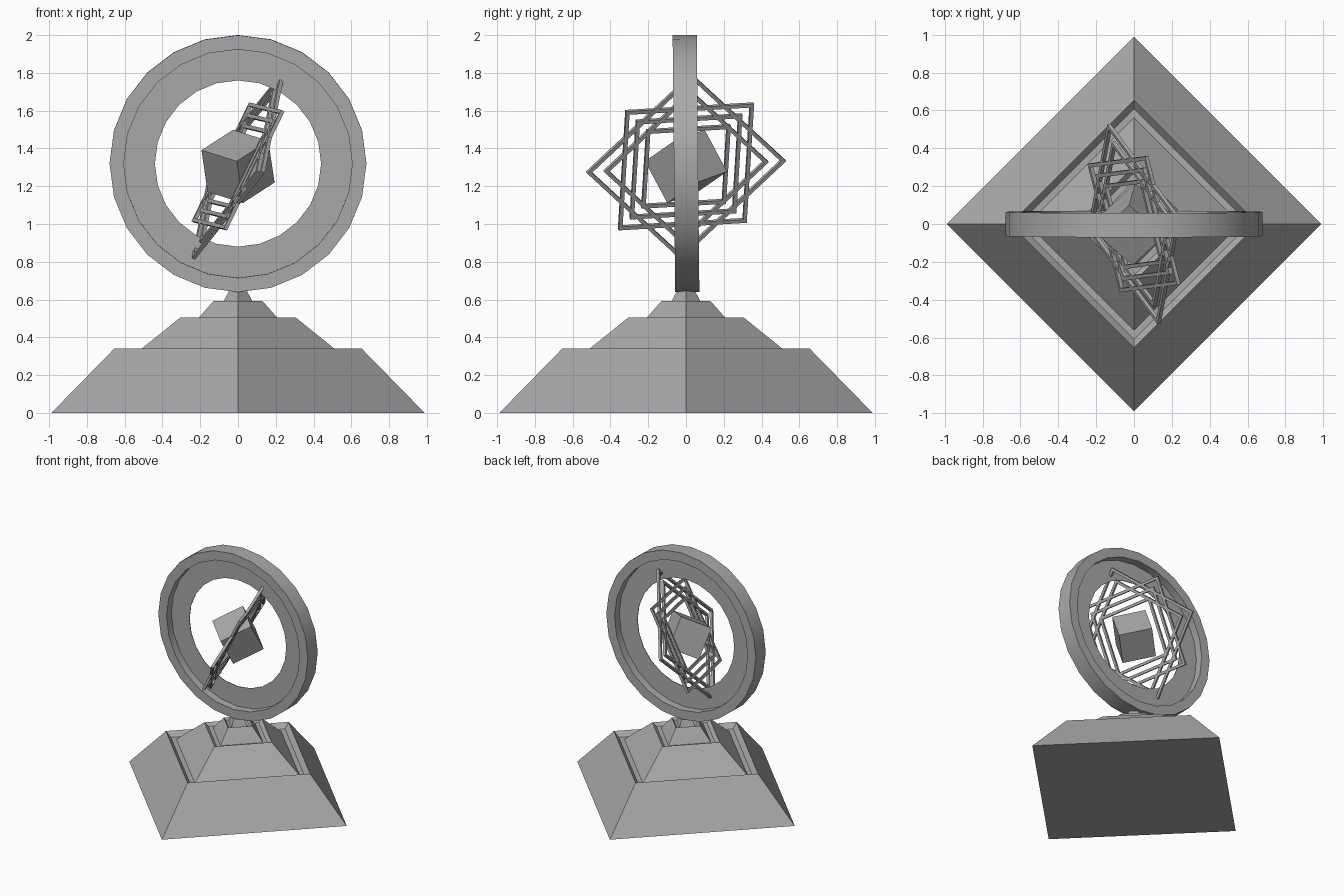
import bpy, bmesh, math
from mathutils import Matrix, Vector

if "Cube" in bpy.data.objects:
    bpy.data.objects.remove(bpy.data.objects["Cube"])

grey = bpy.data.materials.new("stone_grey")
grey.diffuse_color = (0.4, 0.4, 0.4, 1)
grey.use_nodes = True
grey.node_tree.nodes["Principled BSDF"].inputs["Base Color"].default_value = grey.diffuse_color


def finish(name, bm, matrix, smooth=False):
    bmesh.ops.recalc_face_normals(bm, faces=bm.faces)
    me = bpy.data.meshes.new(name)
    bm.to_mesh(me)
    bm.free()
    me.materials.append(grey)
    ob = bpy.data.objects.new(name, me)
    bpy.context.collection.objects.link(ob)
    ob.matrix_world = matrix
    if smooth:
        bpy.context.view_layer.objects.active = ob
        ob.select_set(True)
        bpy.ops.object.shade_smooth_by_angle(angle=math.radians(30))
        ob.select_set(False)
    return ob


def turned(name, profile, sides, matrix=Matrix(), closed=False, smooth=False):
    """Turn an (r, z) profile about z; closed profiles make rings, open ones get capped."""
    bm = bmesh.new()
    loops = [[bm.verts.new((r * math.cos(2 * math.pi * i / sides),
                            r * math.sin(2 * math.pi * i / sides), z))
              for i in range(sides)] for r, z in profile]
    pairs = list(zip(loops, loops[1:])) + ([(loops[-1], loops[0])] if closed else [])
    for a, b in pairs:
        for i in range(sides):
            j = (i + 1) % sides
            bm.faces.new((a[i], a[j], b[j], b[i]))
    if not closed:
        bm.faces.new(loops[0])
        bm.faces.new(loops[-1])
    return finish(name, bm, matrix, smooth)


def axes(x, z, centre):
    """Placement from an approximate x axis and an exact z axis."""
    z = Vector(z).normalized()
    x = Vector(x)
    x = (x - z * x.dot(z)).normalized()
    rot = Matrix((x, z.cross(x), z)).transposed().to_4x4()
    return Matrix.Translation(centre) @ rot


# Stepped pyramid plinth with a groove around each tier
turned("stepped_base", [
    (0.988, 0), (0.655, 0.34), (0.61, 0.30), (0.56, 0.30),
    (0.305, 0.505), (0.27, 0.482), (0.227, 0.482),
    (0.13, 0.592), (0.11, 0.575), (0.085, 0.575), (0.04, 0.66)], 4)

# Upright ring: thick rim with a thin recessed web
half, web = 0.064, 0.002
turned("ring", [
    (0.68, -half), (0.68, half), (0.605, half), (0.605, web),
    (0.44, web), (0.44, -web), (0.605, -web), (0.605, -half)], 24,
    Matrix.Translation((0, 0, 1.32)) @ Matrix.Rotation(math.radians(90.57), 4, 'X'),
    closed=True, smooth=True)

# Nested square wire frames, all in one tilted plane
centre = (0, 0, 1.305)
plane = axes((0.235, 0.03, 0.49), (0.868, 0.244, -0.435), centre)
bar = 0.010
for k, (radius, angle) in enumerate([(0.545, 0), (0.45, 0), (0.495, 45), (0.41, 45), (0.325, 45)]):
    inner = radius - 2 * bar * math.sqrt(2)
    turned(f"wire_frame_{k + 1}", [
        (radius, -bar), (radius, bar), (inner, bar), (inner, -bar)], 4,
        plane @ Matrix.Rotation(math.radians(angle), 4, 'Z'), closed=True)

# Floating tilted cube
bm = bmesh.new()
bmesh.ops.create_cube(bm, size=0.253)
finish("cube", bm, axes((0.196, -0.155, -0.08), (-0.032, -0.116, 0.217), centre))
